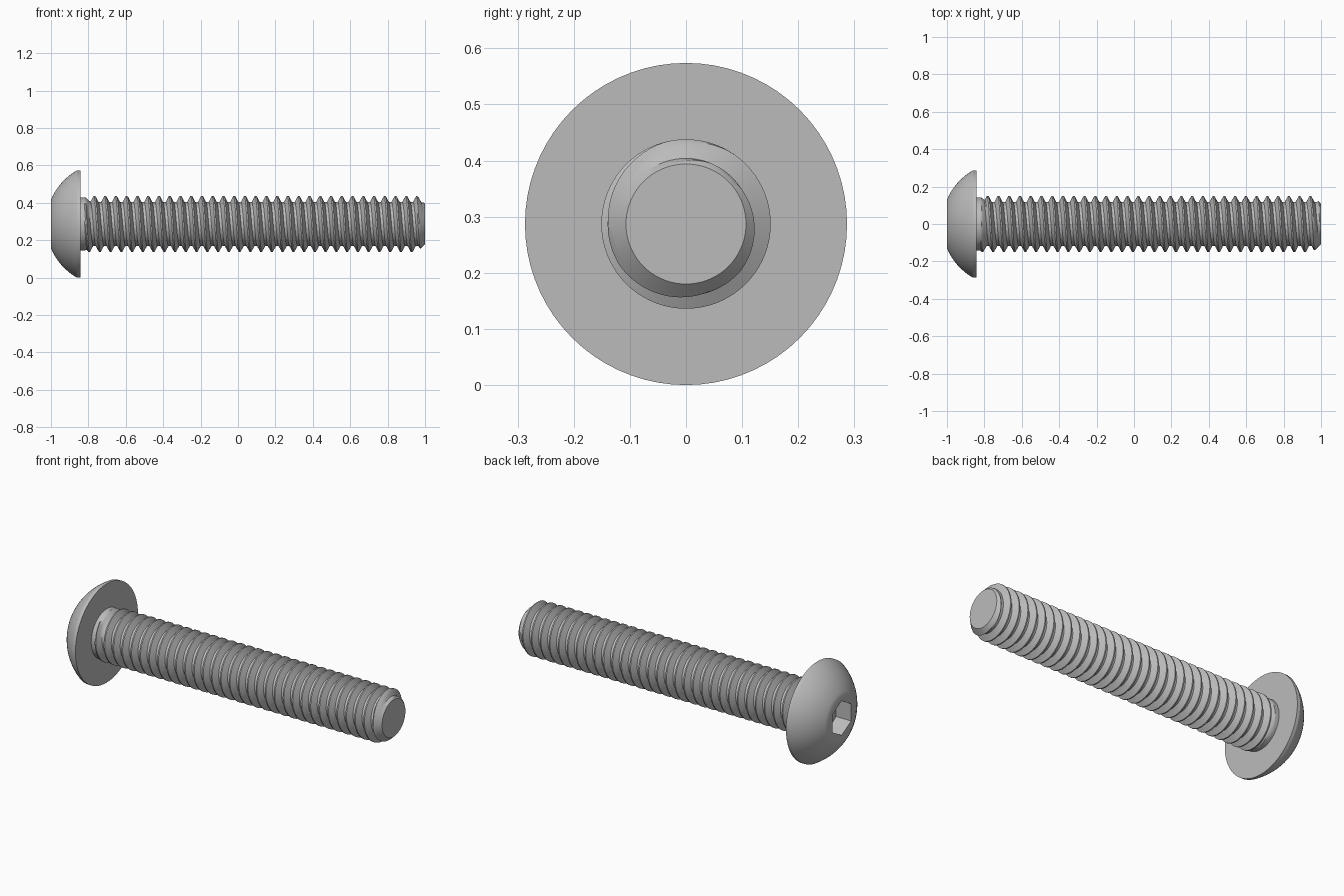
import bpy, bmesh, math

if "Cube" in bpy.data.objects:
    bpy.data.objects.remove(bpy.data.objects["Cube"])

AXIS_Z = 0.287      # height of the screw axis
HEAD_R = 0.287
HEAD_BASE = -0.843  # plane under the head
MAJOR, ROOT, TIP_R = 0.151, 0.117, 0.107
PITCH = 0.0575
SIDES = 72

steel = bpy.data.materials.new("grey steel")
steel.use_nodes = True
colour = (0.5, 0.5, 0.5, 1)
steel.diffuse_color = colour
steel.node_tree.nodes["Principled BSDF"].inputs["Base Color"].default_value = colour


def point(x, r, a):
    return (x, r * math.cos(a), AXIS_Z + r * math.sin(a))


def finish(bm, name):
    """Weld, close the open ends, and make a smooth-shaded object."""
    bmesh.ops.remove_doubles(bm, verts=bm.verts, dist=1e-5)
    rim = [e for e in bm.edges if e.is_boundary]
    bmesh.ops.holes_fill(bm, edges=rim, sides=0)
    bmesh.ops.recalc_face_normals(bm, faces=bm.faces)
    mesh = bpy.data.meshes.new(name)
    bm.to_mesh(mesh)
    bm.free()
    mesh.materials.append(steel)
    obj = bpy.data.objects.new(name, mesh)
    bpy.context.collection.objects.link(obj)
    bpy.ops.object.select_all(action="DESELECT")
    obj.select_set(True)
    bpy.context.view_layer.objects.active = obj
    bpy.ops.object.shade_smooth_by_angle(angle=math.radians(30))


def skin(bm, columns):
    """Join neighbouring columns of points with quads."""
    cols = [[bm.verts.new(p) for p in c] for c in columns]
    for a, b in zip(cols, cols[1:]):
        for i in range(len(a) - 1):
            bm.faces.new((a[i], b[i], b[i + 1], a[i + 1]))


# Button head: hex socket, flat crown, spherical dome, thin rim
def hexagon(a, flat=0.0863):
    return flat / math.cos((a - math.pi / 2) % (math.pi / 3) - math.pi / 6)


def circle(r):
    return lambda a: r


rings = [(-0.904, hexagon), (-1.0, hexagon)]
dome_x, dome_r = -0.696, 0.331
start, end = math.asin(0.13 / dome_r), math.asin(HEAD_R / dome_r)
for i in range(15):
    t = start + (end - start) * i / 14
    x = max(-1.0, dome_x - dome_r * math.cos(t))
    rings.append((x, circle(dome_r * math.sin(t))))
rings.append((HEAD_BASE, circle(HEAD_R)))

head = bmesh.new()
angles = [math.tau * j / SIDES for j in range(SIDES + 1)]
skin(head, [[point(x, r(a), a) for x, r in rings] for a in angles])
finish(head, "button_head")


# Threaded shank: one helical skin, limited by the neck and the tip chamfer
def envelope(x, r):
    neck = min(0.142, 0.142 - (x + 0.815) * 0.9)
    r = max(r, neck)
    if x < -0.815:
        r = neck
    return min(r, TIP_R + (1.0 - x))


crest, flank = 1 / 8, 5 / 16
profile = [(0, MAJOR), (crest, MAJOR)]
profile += [(crest + flank * i / 3, MAJOR + (ROOT - MAJOR) * i / 3) for i in (1, 2, 3)]
profile += [(1 - flank * (1 - i / 3), ROOT + (MAJOR - ROOT) * i / 3) for i in (0, 1, 2)]

turns = math.ceil((1.0 - HEAD_BASE) / PITCH) + 1
columns = []
for a in angles:
    column = []
    for k in range(-1, turns + 1):
        for t, r in profile:
            x = HEAD_BASE + PITCH * (k + t + a / math.tau)
            x = min(max(x, HEAD_BASE), 1.0)
            column.append(point(x, envelope(x, r), a))
    columns.append(column)

shank = bmesh.new()
skin(shank, columns)
finish(shank, "threaded_shank")
